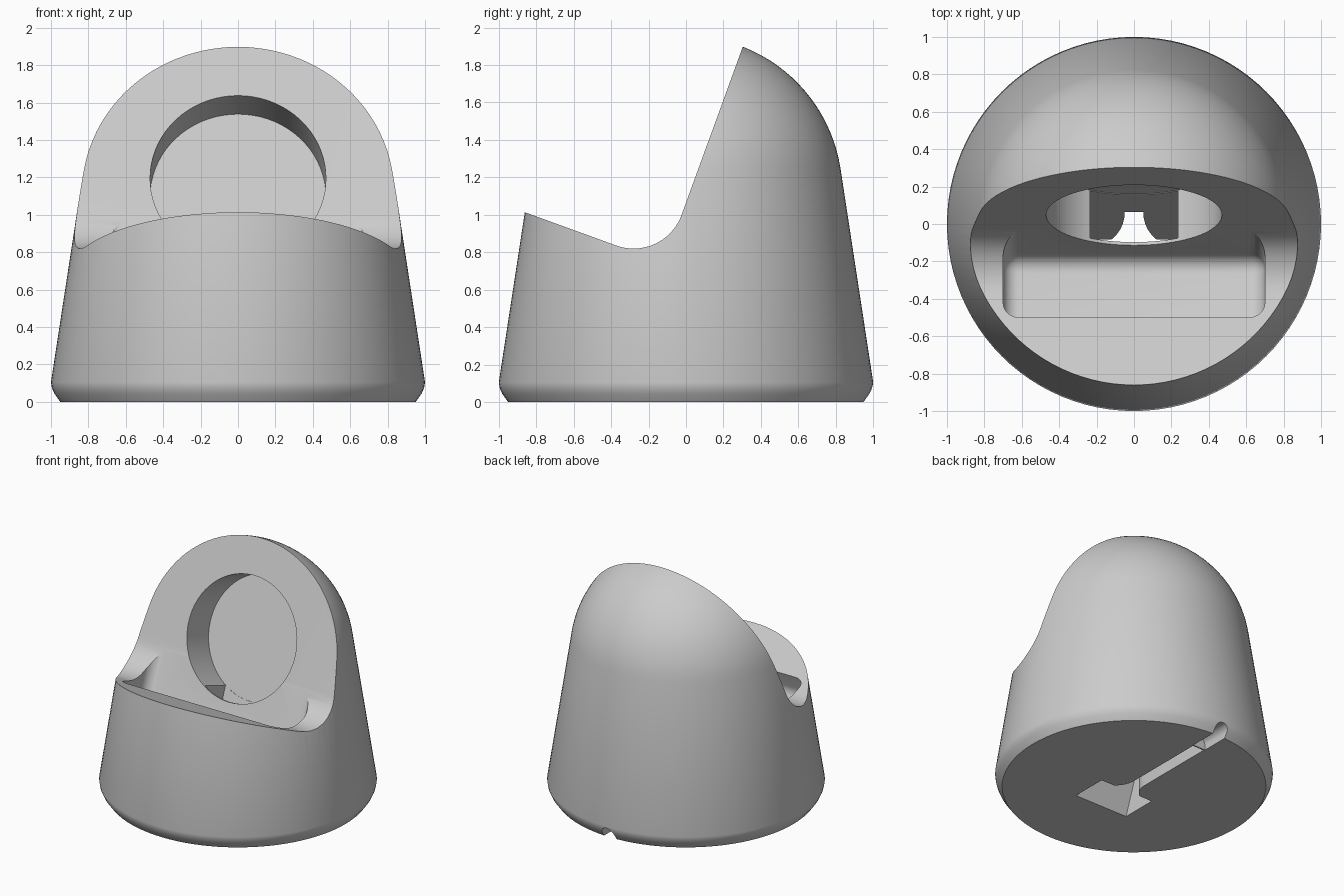
import bpy, bmesh, math
from mathutils import Matrix, Vector

if "Cube" in bpy.data.objects:
    bpy.data.objects.remove(bpy.data.objects["Cube"])

TILT = math.radians(20)
c, s = math.cos(TILT), math.sin(TILT)
# tilted frame: local x = width, local y = out from the backrest, local z = up the backrest
REST = Matrix(((1, 0, 0, 0), (0, -c, s, -0.117), (0, s, c, 0.743), (0, 0, 0, 1)))
PLAN = Matrix.Identity(4)


def arc(cx, cy, r, a0, a1, n):
    """Points on an arc, angles in degrees."""
    return [(cx + r * math.cos(math.radians(a0 + (a1 - a0) * i / n)),
             cy + r * math.sin(math.radians(a0 + (a1 - a0) * i / n))) for i in range(n + 1)]


def prism(name, pts, axis, lo, hi, mat=PLAN):
    """Extrude a 2D outline along a local axis."""
    def place(p, t):
        v = list(p)
        v.insert(axis, t)
        return v
    bm = bmesh.new()
    a = [bm.verts.new(place(p, lo)) for p in pts]
    b = [bm.verts.new(place(p, hi)) for p in pts]
    bm.faces.new(a)
    bm.faces.new(b)
    for i in range(len(pts)):
        j = (i + 1) % len(pts)
        bm.faces.new((a[i], a[j], b[j], b[i]))
    return finish(name, bm, mat)


def finish(name, bm, mat=PLAN):
    bm.transform(mat)
    bmesh.ops.recalc_face_normals(bm, faces=bm.faces)
    me = bpy.data.meshes.new(name)
    bm.to_mesh(me)
    bm.free()
    ob = bpy.data.objects.new(name, me)
    bpy.context.collection.objects.link(ob)
    return ob


def rect(x0, y0, x1, y1):
    return [(x0, y0), (x1, y0), (x1, y1), (x0, y1)]


def apply_mod(ob, mod):
    bpy.context.view_layer.objects.active = ob
    bpy.ops.object.modifier_apply(modifier=mod.name)


def cut(body, tool):
    m = body.modifiers.new("cut", 'BOOLEAN')
    m.operation, m.solver, m.object = 'DIFFERENCE', 'EXACT', tool
    apply_mod(body, m)
    bpy.data.objects.remove(tool)


# body: tapered cone with a rounded foot, blending into a spherical dome
profile = [(0.95, 0), (0.982, 0.045), (0.995, 0.075), (1.0, 0.105)]
profile += arc(0, 1.12, 0.835, 8.7, 86, 22)
N = 96
bm = bmesh.new()
rings = [[bm.verts.new((r * math.cos(2 * math.pi * i / N), r * math.sin(2 * math.pi * i / N), z))
          for i in range(N)] for r, z in profile]
for lo, hi in zip(rings, rings[1:]):
    for i in range(N):
        j = (i + 1) % N
        bm.faces.new((lo[i], lo[j], hi[j], hi[i]))
bm.faces.new(rings[0])
bm.faces.new(rings[-1])
body = finish("dock_body", bm)

# scoop: backrest and seat joined by a large fillet
R = 0.272
cut(body, prism("scoop", [(0, 2)] + arc(R, R, R, 180, 270, 20) + [(2, 0), (2, 2)], 0, -1.5, 1.5, REST))

# rounded pocket sunk in the seat
pocket = prism("pocket", rect(-0.70, 0.001, 0.70, 0.407), 2, -0.2, 0.4, REST)
bev = pocket.modifiers.new("round", 'BEVEL')
bev.width, bev.segments = 0.085, 8
apply_mod(pocket, bev)
cut(body, pocket)

# round recess in the backrest
ring = arc(0, 0.482, 0.47, 0, 360, 72)[:-1]
cut(body, prism("recess", ring, 1, -0.29, 0.5, REST))

# slanted duct from the recess down through the base
cut(body, prism("duct", rect(-0.235, -0.287, 0.235, -0.017), 2, -1.1, 0.3, REST))

# throat that narrows from the duct into a cable channel
right = arc(0.23, 0.06, 0.18, 270, 180, 10)
throat = [(0.23, -0.2)] + right + [(0.05, 0.72), (-0.05, 0.72)]
throat += [(-x, y) for x, y in reversed(right)] + [(-0.23, -0.2)]
cut(body, prism("throat", throat, 2, -0.1, 0.4))

# cable bore from the recess floor to the underside
top, low = Vector((0, 0.389, 1.315)), Vector((0, 0.728, 0))
d = (low - top).normalized()
bm = bmesh.new()
bmesh.ops.create_cone(bm, cap_ends=True, segments=40, radius1=0.117, radius2=0.117, depth=1)
p0, p1 = top - d * 0.19, low + d * 0.15
bore = Matrix.Translation((p0 + p1) / 2) @ d.to_track_quat('Z', 'Y').to_matrix().to_4x4()
bore = bore @ Matrix.Diagonal((1, 1, (p1 - p0).length, 1))
cut(body, finish("bore", bm, bore))

# round-topped exit notch at the back rim
notch = [(0.055, -0.1)] + arc(0, 0.035, 0.055, 0, 180, 14) + [(-0.055, -0.1)]
cut(body, prism("notch", notch, 1, 0.73, 1.2))

grey = bpy.data.materials.new("light_grey")
grey.diffuse_color = (0.6, 0.6, 0.6, 1)
grey.use_nodes = True
grey.node_tree.nodes["Principled BSDF"].inputs["Base Color"].default_value = grey.diffuse_color
body.data.materials.clear()
body.data.materials.append(grey)
bpy.ops.object.select_all(action='DESELECT')
body.select_set(True)
bpy.context.view_layer.objects.active = body
bpy.ops.object.shade_smooth_by_angle(angle=math.radians(30))
